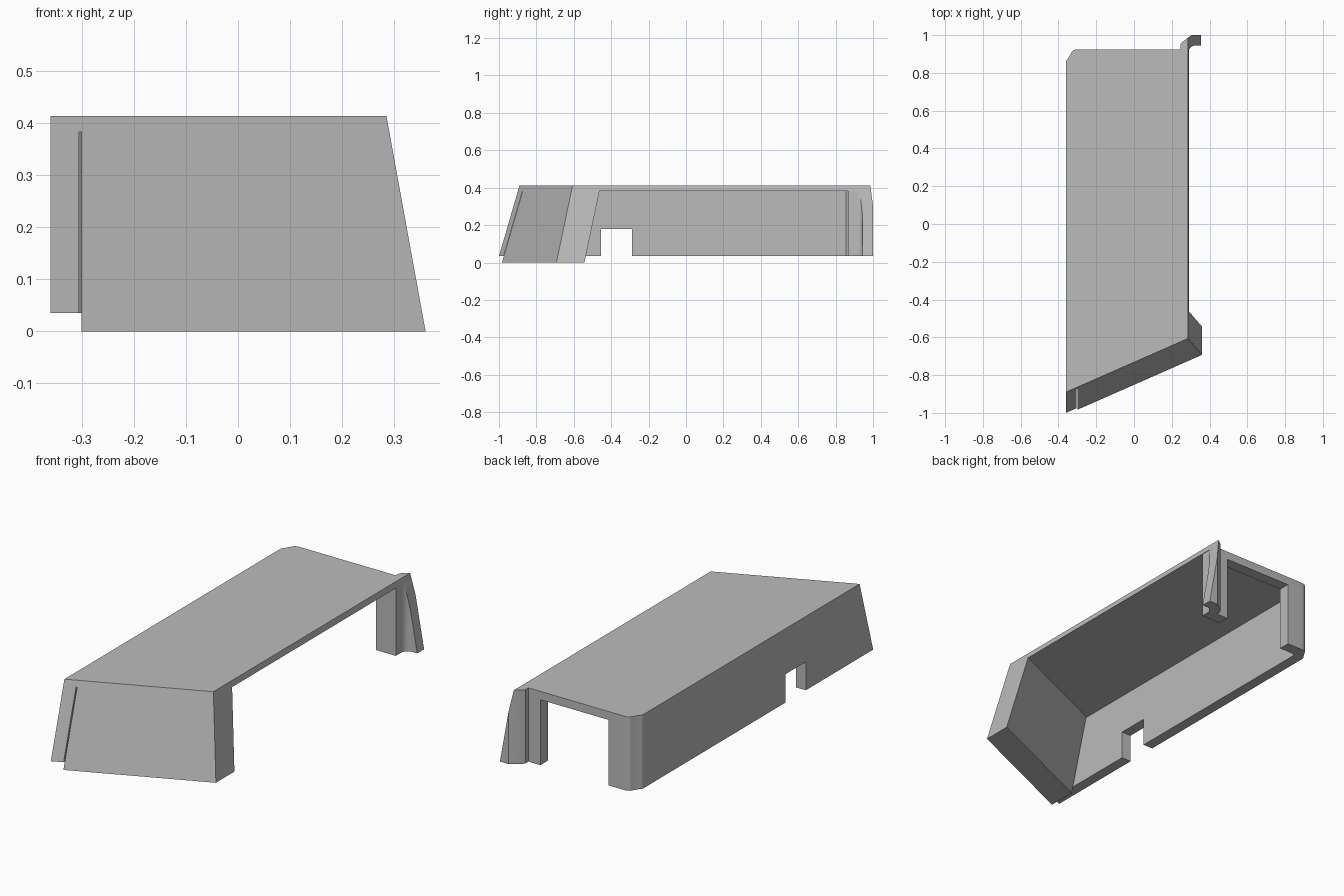
import bpy
import bmesh
from math import cos, sin, radians
from mathutils import Vector

cube = bpy.data.objects.get("Cube")
if cube:
    bpy.data.objects.remove(cube, do_unlink=True)

grey = bpy.data.materials.new("plain grey")
grey.use_nodes = True
grey.diffuse_color = (0.5, 0.5, 0.5, 1)
grey.node_tree.nodes["Principled BSDF"].inputs["Base Color"].default_value = (0.5, 0.5, 0.5, 1)

TOP, UNDER, FOOT = 0.413, 0.383, 0.035

# Sloping planes that trim the shell: point, outward normal
FRONT = (Vector((-0.36, -0.89, TOP)), Vector((0.44, -1, 0.29)))
PANEL_BACK = (FRONT[0] + Vector((0, 0.15, 0)), -FRONT[1])
SIDE = (Vector((0.36, 0, 0)), Vector((TOP, 0, 0.075)))


def arc(cx, cy, r, start, end, steps=6):
    angles = [radians(start + (end - start) * i / steps) for i in range(steps + 1)]
    return [(cx + r * cos(a), cy + r * sin(a)) for a in angles]


def prism(name, outline, low, high, cuts=(), along_x=False):
    """Extrude an outline between two levels, then trim it with planes."""
    bm = bmesh.new()
    verts = [bm.verts.new((low, a, b) if along_x else (a, b, low)) for a, b in outline]
    base = bm.faces.new(verts)
    ext = bmesh.ops.extrude_face_region(bm, geom=[base])
    moved = [g for g in ext["geom"] if isinstance(g, bmesh.types.BMVert)]
    step = (high - low, 0, 0) if along_x else (0, 0, high - low)
    bmesh.ops.translate(bm, verts=moved, vec=step)
    for point, normal in cuts:
        cut = bmesh.ops.bisect_plane(
            bm, geom=bm.verts[:] + bm.edges[:] + bm.faces[:], dist=1e-5,
            plane_co=point, plane_no=normal.normalized(), clear_outer=True)
        rim = [g for g in cut["geom_cut"] if isinstance(g, bmesh.types.BMEdge)]
        bmesh.ops.holes_fill(bm, edges=rim, sides=0)
    bmesh.ops.recalc_face_normals(bm, faces=bm.faces[:])
    mesh = bpy.data.meshes.new(name)
    bm.to_mesh(mesh)
    bm.free()
    mesh.materials.append(grey)
    obj = bpy.data.objects.new(name, mesh)
    bpy.context.collection.objects.link(obj)
    bpy.ops.object.select_all(action="DESELECT")
    obj.select_set(True)
    bpy.context.view_layer.objects.active = obj
    bpy.ops.object.shade_smooth_by_angle(angle=radians(25))
    return obj


# Softened outer corner at the back, shared by the top and its column
corner = arc(-0.30, 0.885, 0.04, 90, 130, 3) + arc(-0.335, 0.855, 0.025, 130, 180, 3)
# Flared outer edge of the right rear leg
fin = [(0.45, 1.0), (0.305, 1.0), (0.255, 0.963), (0.245, 0.95), (0.245, 0.925)]

# Top plate
prism("top_plate", [(-0.36, -1.3), (0.45, -1.3)] + fin + corner,
      UNDER, TOP, (FRONT, SIDE))

# Thick sloping front panel, separated from the side wall by a slit
prism("front_panel", [(-0.30, -1.3), (0.45, -1.3), (0.45, 0), (-0.30, 0)],
      0, UNDER, (FRONT, PANEL_BACK, SIDE))

# Long side wall with its rectangular notch
prism("side_wall",
      [(-1.3, FOOT), (-0.455, FOOT), (-0.455, 0.18), (-0.29, 0.18), (-0.29, FOOT),
       (0.855, FOOT), (0.855, UNDER), (-1.3, UNDER)],
      -0.36, -0.305, (FRONT,), along_x=True)

# Column that turns the side wall around the back corner
prism("corner_column",
      [(-0.36, 0.855), (-0.305, 0.855), (-0.295, 0.865), (-0.21, 0.865), (-0.21, 0.925)] + corner[:-1],
      FOOT, UNDER)

# Rear leg with flared fin and hollow fillet
prism("rear_leg",
      [(0.177, 0.865), (0.288, 0.865)] + arc(0.325, 0.908, 0.037, 180, 90)
      + [(0.45, 0.945)] + fin + [(0.177, 0.925)],
      FOOT, UNDER, (SIDE,))

# Shallow header over the rear opening
prism("rear_header", [(-0.21, 0.865), (0.177, 0.865), (0.177, 0.925), (-0.21, 0.925)],
      0.37, UNDER)
